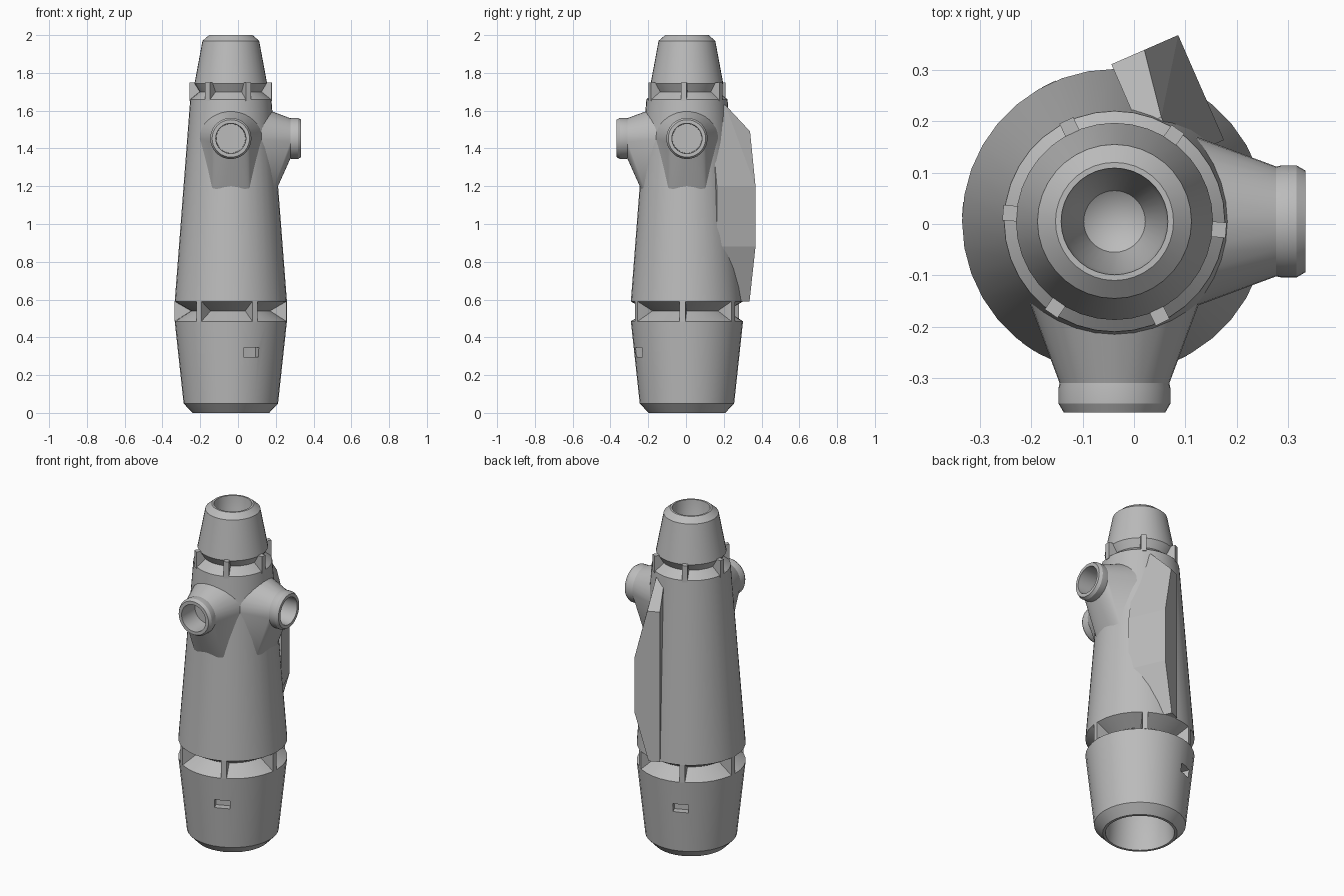
import bpy, bmesh, math
from mathutils import Matrix, Vector

if "Cube" in bpy.data.objects:
    bpy.data.objects.remove(bpy.data.objects["Cube"], do_unlink=True)

AXIS = Matrix.Translation((-0.038, 0.005, 0))   # main pipe axis
SIDES = 36

grey = bpy.data.materials.new("plain grey")
grey.use_nodes = True
grey.diffuse_color = (0.5, 0.5, 0.5, 1)
bsdf = grey.node_tree.nodes["Principled BSDF"]
bsdf.inputs["Base Color"].default_value = grey.diffuse_color
bsdf.inputs["Roughness"].default_value = 0.6


def turn(degrees):
    return AXIS @ Matrix.Rotation(math.radians(degrees), 4, 'Z')


def finish(bm, name, matrix):
    bmesh.ops.transform(bm, matrix=matrix, verts=bm.verts)
    bmesh.ops.recalc_face_normals(bm, faces=bm.faces)
    mesh = bpy.data.meshes.new(name)
    bm.to_mesh(mesh)
    bm.free()
    mesh.materials.append(grey)
    obj = bpy.data.objects.new(name, mesh)
    bpy.context.collection.objects.link(obj)
    return obj


def activate(obj):
    bpy.ops.object.select_all(action='DESELECT')
    obj.select_set(True)
    bpy.context.view_layer.objects.active = obj


def smooth(obj):
    activate(obj)
    bpy.ops.object.shade_smooth_by_angle(angle=math.radians(24))


def lathe(name, profile, matrix):
    """Revolve (radius, height) points around z."""
    bm = bmesh.new()
    verts = [bm.verts.new((r, 0, z)) for r, z in profile]
    edges = [bm.edges.new(pair) for pair in zip(verts, verts[1:])]
    bmesh.ops.spin(bm, geom=verts + edges, cent=(0, 0, 0), axis=(0, 0, 1),
                   angle=math.tau, steps=SIDES)
    bmesh.ops.remove_doubles(bm, verts=bm.verts, dist=1e-4)
    return finish(bm, name, matrix)


def box(name, lo, hi, matrix):
    bm = bmesh.new()
    bmesh.ops.create_cube(bm, size=1)
    lo, hi = Vector(lo), Vector(hi)
    for v in bm.verts:
        v.co = (lo + hi) / 2 + v.co * (hi - lo)
    return finish(bm, name, matrix)


def hull(points):
    bm = bmesh.new()
    verts = [bm.verts.new(p) for p in points]
    out = bmesh.ops.convex_hull(bm, input=verts)
    loose = {v for v in out["geom_interior"] + out["geom_unused"]
             if isinstance(v, bmesh.types.BMVert)}
    bmesh.ops.delete(bm, geom=list(loose), context='VERTS')
    bmesh.ops.dissolve_limit(bm, angle_limit=0.002, verts=bm.verts, edges=bm.edges)
    return bm


# Main housing: open base, two V grooves and a tapered open top
body = lathe("main_housing", [
    (0, 0.36), (0.12, 0.32), (0.175, 0.2), (0.188, 0), (0.203, 0),
    (0.25, 0.05), (0.297, 0.485), (0.21, 0.54), (0.297, 0.59),
    (0.215, 1.66), (0.165, 1.70), (0.192, 1.745), (0.15, 1.97),
    (0.115, 2), (0.104, 2), (0.098, 1.93), (0.06, 1.8), (0, 1.76)], AXIS)

# Two opposite slots sunk into the base
for angle in (293, 113):
    cutter = box("slot_cutter", (0.235, -0.043, 0.295), (0.4, 0.043, 0.345), turn(angle))
    cutter.hide_render = True
    activate(body)
    mod = body.modifiers.new("slot", 'BOOLEAN')
    mod.operation, mod.solver, mod.object = 'DIFFERENCE', 'EXACT', cutter
    bpy.ops.object.modifier_apply(modifier=mod.name)
    bpy.data.objects.remove(cutter, do_unlink=True)
smooth(body)

# Ribs bridging the grooves
for i in range(6):
    angle = 60 * i - 4.5
    box(f"lower_rib_{i + 1}", (0.18, -0.015, 0.485), (0.297, 0.015, 0.59), turn(angle))
    box(f"upper_rib_{i + 1}", (0.12, -0.015, 1.65), (0.218, 0.015, 1.75), turn(angle))

# Side ports, built pointing along +x, then turned
PORT_Z = 1.453
for name, angle in (("front", -90), ("left", 0)):
    arc = [math.tau * i / SIDES for i in range(SIDES)]
    outer = [(0.315, 0.107 * math.cos(a), PORT_Z + 0.107 * math.sin(a)) for a in arc]
    inner = [(0.125, 0.178 * math.cos(a), PORT_Z + 0.178 * math.sin(a))
             for a in arc if math.sin(a) > -0.01]
    foot = [(0.145, s * 0.095, 0.965) for s in (-1, 1)]
    bm = hull(outer + inner + foot)
    cap = [f for f in bm.faces if all(v.co.x > 0.3 for v in f.verts)]
    bmesh.ops.delete(bm, geom=cap, context='FACES')
    smooth(finish(bm, f"{name}_port_bracket", turn(angle)))

    to_x = Matrix.Translation((0, 0, PORT_Z)) @ Matrix.Rotation(math.pi / 2, 4, 'Y')
    smooth(lathe(f"{name}_port_rim", [
        (0.104, 0.3), (0.109, 0.325), (0.109, 0.355), (0.099, 0.372),
        (0.08, 0.372), (0.077, 0.25), (0, 0.25)], turn(angle) @ to_x))

# Offset fin on the back: flat outer face, sloping top
edge = [(0.117, 0.59), (0.18, 0.59), (0.259, 0.88), (0.259, 1.2), (0.187, 1.49), (0.117, 1.49)]
points = [(u, v, z) for u, z in edge for v in (0.06, 0.283)]
points += [(u, v, 1.63) for u in (0.117, 0.165) for v in (0.06, 0.15)]
finish(hull(points), "back_fin", turn(23.6))
